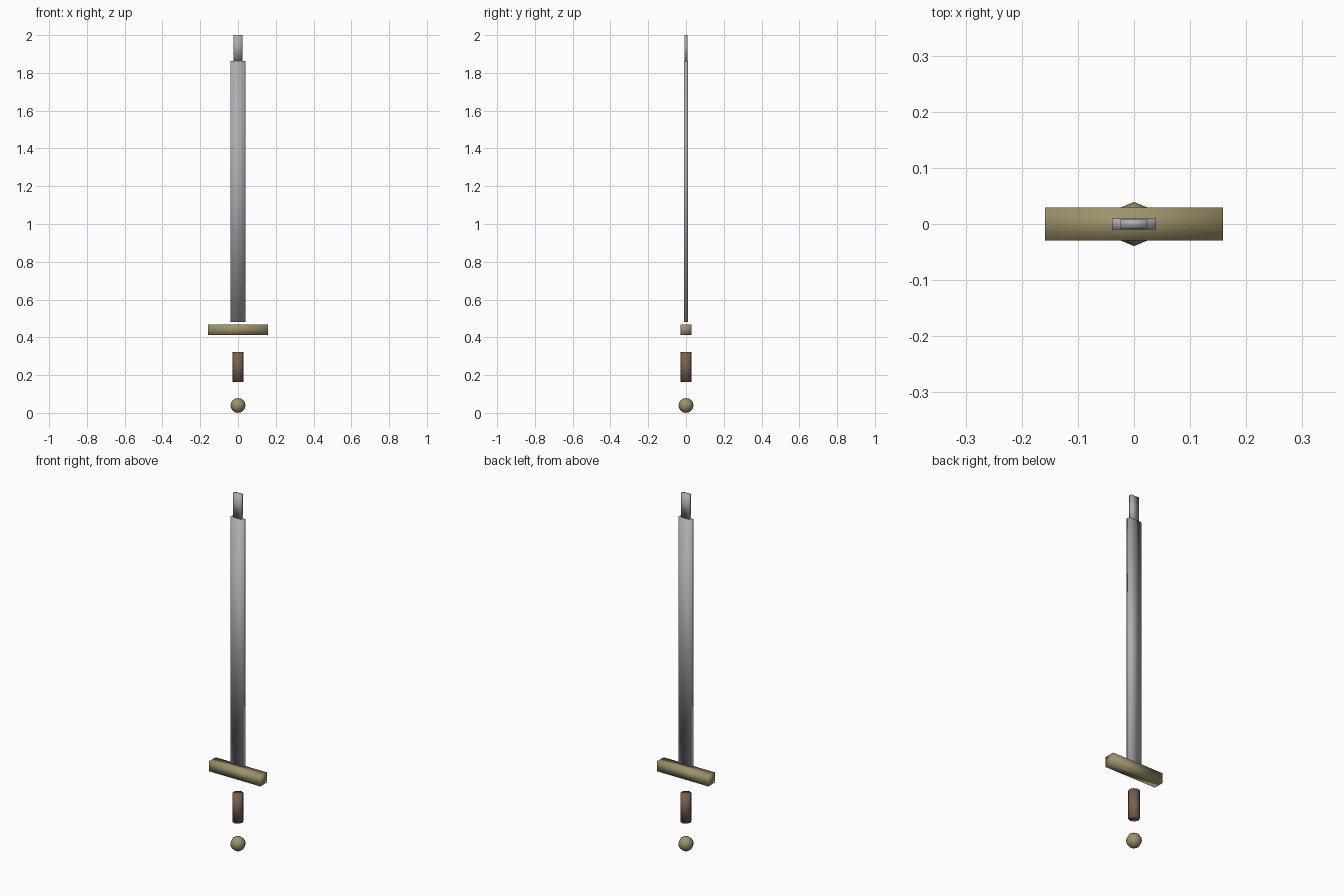
import bpy

if "Cube" in bpy.data.objects:
    bpy.data.objects.remove(bpy.data.objects["Cube"])


def colour(name, rgb):
    m = bpy.data.materials.new(name)
    m.diffuse_color = (*rgb, 1)
    m.use_nodes = True
    m.node_tree.nodes["Principled BSDF"].inputs["Base Color"].default_value = m.diffuse_color
    return m


steel = colour("steel", (0.42, 0.42, 0.45))
brass = colour("brass", (0.34, 0.29, 0.15))
leather = colour("leather", (0.20, 0.12, 0.08))


def finish(name, mat):
    ob = bpy.context.object
    ob.name = name
    ob.data.materials.append(mat)
    bpy.ops.object.shade_smooth()


def box(name, half_x, half_y, z0, z1, mat):
    bpy.ops.mesh.primitive_cube_add(size=2, location=(0, 0, (z0 + z1) / 2))
    bpy.context.object.scale = (half_x, half_y, (z1 - z0) / 2)
    bpy.ops.object.transform_apply(location=False, rotation=False, scale=True)
    finish(name, mat)


# Blade with a narrower stepped tip
box("blade", 0.039, 0.0098, 0.482, 1.863, steel)
box("blade_tip", 0.0245, 0.008, 1.863, 2.0, steel)

# Crossguard
box("guard", 0.159, 0.0295, 0.413, 0.469, brass)

# Grip
bpy.ops.mesh.primitive_cylinder_add(vertices=8, radius=0.0295, depth=0.157,
                                    location=(0, 0, 0.243))
finish("grip", leather)

# Pommel
bpy.ops.mesh.primitive_uv_sphere_add(segments=8, ring_count=8, radius=0.0393,
                                     location=(0, 0, 0.0393))
finish("pommel", brass)
